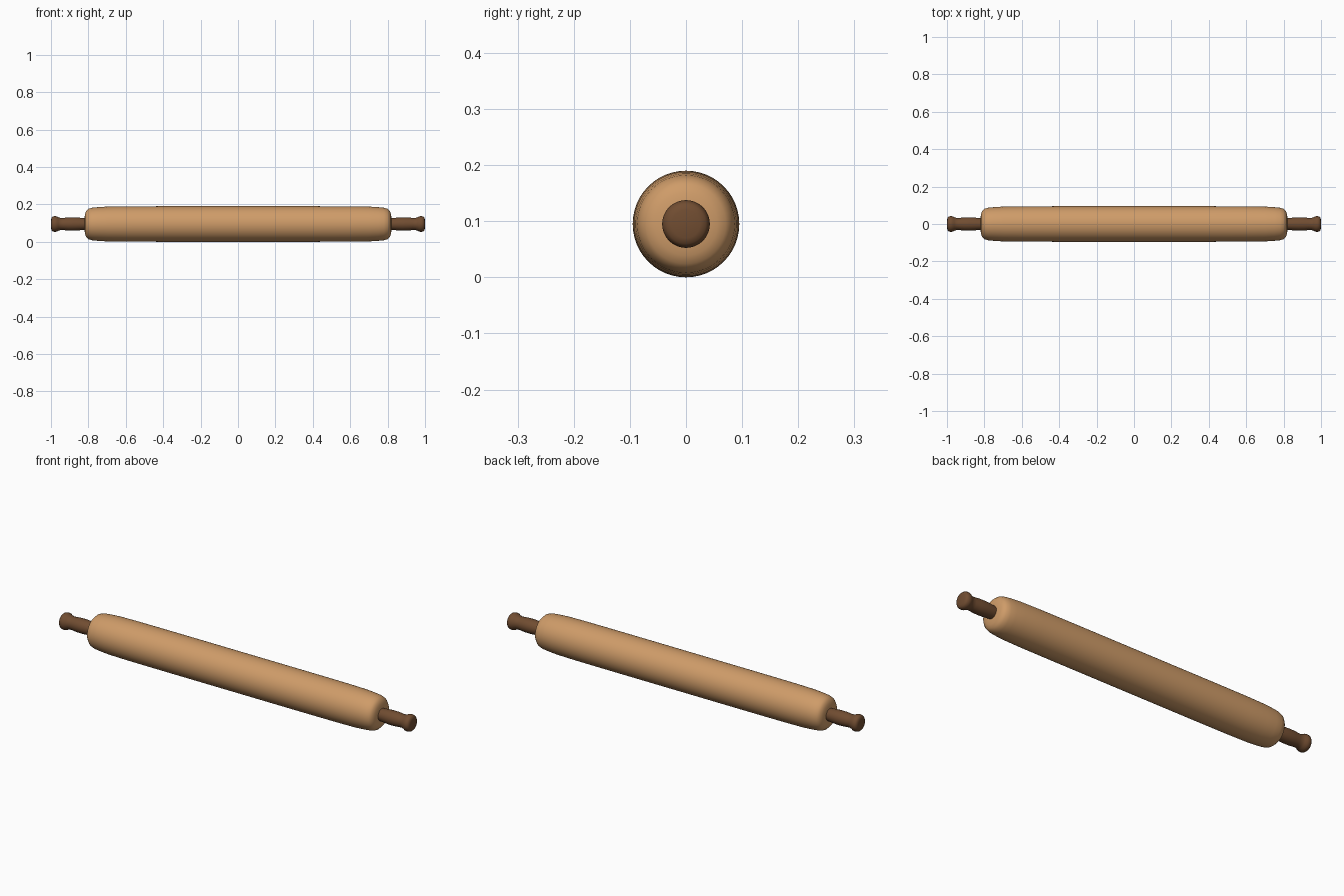
import bpy, bmesh, math

if "Cube" in bpy.data.objects:
    bpy.data.objects.remove(bpy.data.objects["Cube"])

AXIS_Z = 0.095
SEGMENTS = 48


def material(name, color):
    m = bpy.data.materials.new(name)
    m.diffuse_color = (*color, 1)
    m.use_nodes = True
    m.node_tree.nodes["Principled BSDF"].inputs["Base Color"].default_value = m.diffuse_color
    return m


def lathe_x(name, profile, mat):
    """Spin (x, radius) points around the roller's long axis."""
    bm = bmesh.new()
    verts = [bm.verts.new((x, 0, r)) for x, r in profile]
    edges = [bm.edges.new(pair) for pair in zip(verts, verts[1:])]
    bmesh.ops.spin(bm, geom=verts + edges, cent=(0, 0, 0), axis=(1, 0, 0),
                   angle=math.tau, steps=SEGMENTS)
    bmesh.ops.remove_doubles(bm, verts=bm.verts, dist=1e-5)
    bmesh.ops.recalc_face_normals(bm, faces=bm.faces)
    mesh = bpy.data.meshes.new(name)
    bm.to_mesh(mesh)
    bm.free()
    mesh.materials.append(mat)
    obj = bpy.data.objects.new(name, mesh)
    obj.location.z = AXIS_Z
    bpy.context.collection.objects.link(obj)
    bpy.ops.object.select_all(action='DESELECT')
    obj.select_set(True)
    bpy.context.view_layer.objects.active = obj
    bpy.ops.object.shade_smooth_by_angle(angle=math.radians(50))
    return obj


light_wood = material("light_wood", (0.62, 0.33, 0.14))
dark_wood = material("dark_wood", (0.165, 0.074, 0.031))

# Roller with softly tapered, rounded ends
half = [(0.40, 0.095), (0.60, 0.0945), (0.70, 0.093), (0.75, 0.090),
        (0.78, 0.087), (0.80, 0.081), (0.811, 0.071), (0.817, 0.056),
        (0.82, 0.038), (0.82, 0.0)]
lathe_x("roller", [(-x, r) for x, r in reversed(half)] + half, light_wood)

# Turned handles with a swollen grip and a knob at the tip
grip = [(0.80, 0.0), (0.80, 0.029), (0.82, 0.031), (0.85, 0.034),
        (0.88, 0.0355), (0.91, 0.035), (0.935, 0.0325), (0.95, 0.0325),
        (0.96, 0.036), (0.97, 0.041), (0.98, 0.0425), (0.99, 0.040),
        (0.996, 0.035), (0.999, 0.025), (1.0, 0.0)]
for side, label in ((1, "right"), (-1, "left")):
    lathe_x(label + "_handle", [(side * x, r) for x, r in grip], dark_wood)
